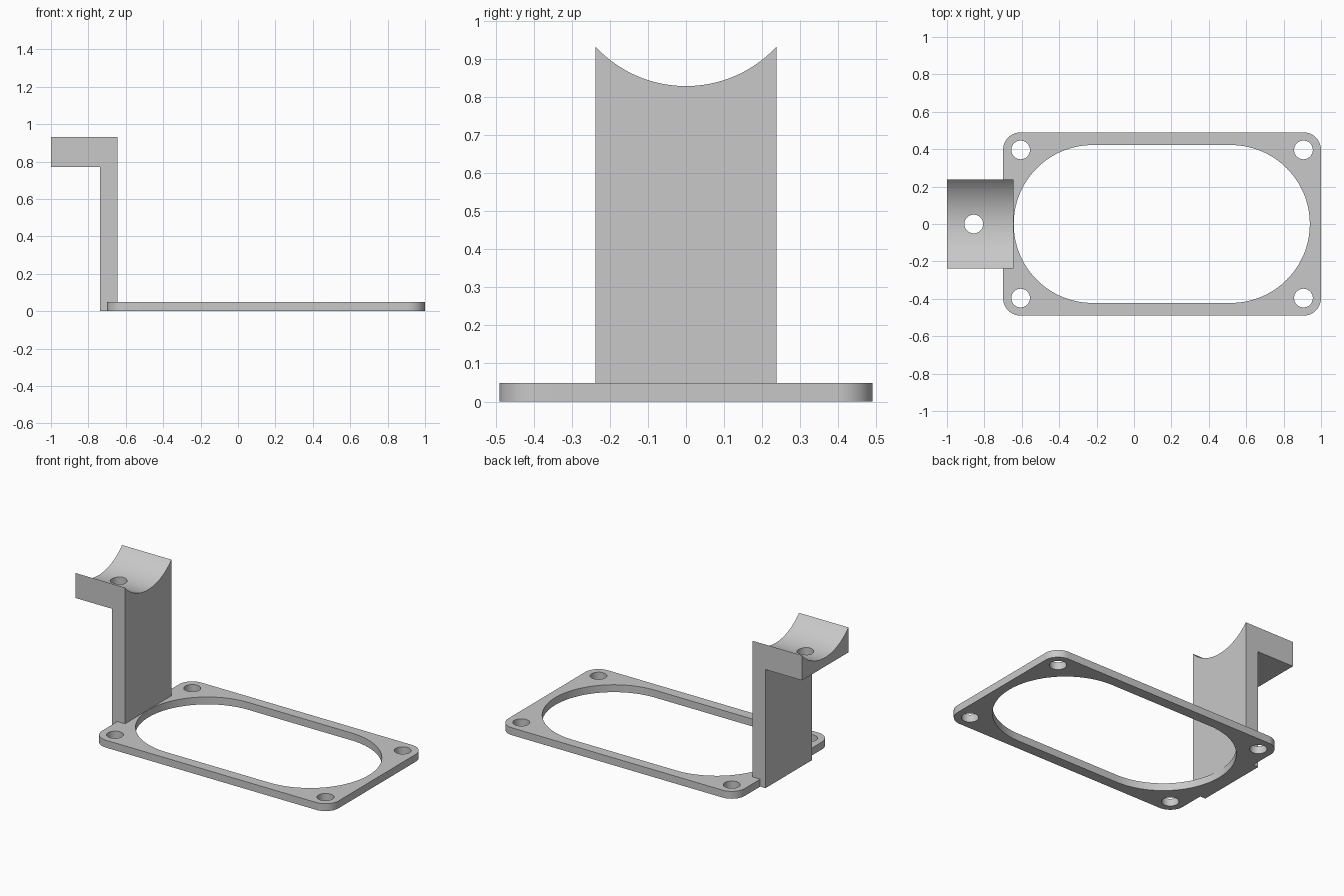
import bpy
import bmesh
from math import cos, sin, pi
from mathutils import Matrix, Vector

cube = bpy.data.objects.get("Cube")
if cube:
    bpy.data.objects.remove(cube, do_unlink=True)

GREY = (0.58, 0.58, 0.58, 1.0)
grey = bpy.data.materials.new("plain grey")
grey.use_nodes = True
grey.diffuse_color = GREY
grey.node_tree.nodes["Principled BSDF"].inputs["Base Color"].default_value = GREY


def arc(cx, cy, r, start, end, steps):
    """Points along an arc, angles in half turns."""
    angles = [pi * (start + (end - start) * i / steps) for i in range(steps + 1)]
    return [(cx + r * cos(a), cy + r * sin(a)) for a in angles]


def rounded_rect(x0, x1, half_y, r, steps):
    corners = [(x1 - r, half_y - r), (x0 + r, half_y - r),
               (x0 + r, r - half_y), (x1 - r, r - half_y)]
    return [p for i, (x, y) in enumerate(corners)
            for p in arc(x, y, r, i / 2, (i + 1) / 2, steps)]


def circle(cx, cy, r, steps=48):
    return arc(cx, cy, r, 0, 2, steps)[:-1]


def prism(name, outline, depth, matrix):
    """Extrude a closed 2D outline along its local z, then place it."""
    bm = bmesh.new()
    face = bm.faces.new([bm.verts.new((x, y, 0)) for x, y in outline])
    top = bmesh.ops.extrude_face_region(bm, geom=[face])["geom"]
    bmesh.ops.translate(bm, vec=(0, 0, depth),
                        verts=[v for v in top if isinstance(v, bmesh.types.BMVert)])
    bmesh.ops.remove_doubles(bm, verts=bm.verts, dist=1e-5)
    bm.transform(matrix)
    bmesh.ops.recalc_face_normals(bm, faces=bm.faces)
    mesh = bpy.data.meshes.new(name)
    bm.to_mesh(mesh)
    bm.free()
    mesh.materials.append(grey)
    obj = bpy.data.objects.new(name, mesh)
    bpy.context.collection.objects.link(obj)
    return obj


def cut(target, cutters):
    """Subtract each cutter, then discard it."""
    bpy.context.view_layer.objects.active = target
    for cutter in cutters:
        cutter.hide_render = True
        mod = target.modifiers.new("cut", "BOOLEAN")
        mod.operation = "DIFFERENCE"
        mod.solver = "EXACT"
        mod.object = cutter
        bpy.ops.object.modifier_apply(modifier=mod.name)
        bpy.data.objects.remove(cutter, do_unlink=True)


def shade(obj):
    bpy.ops.object.select_all(action="DESELECT")
    obj.select_set(True)
    bpy.context.view_layer.objects.active = obj
    bpy.ops.object.shade_smooth_by_angle(angle=pi / 6)


# Base frame: rounded plate with a slot opening and four corner screw holes
LEFT, RIGHT, HALF_Y, CORNER = -0.70, 1.0, 0.49, 0.094
below = Matrix.Translation((0, 0, -0.1))
frame = prism("base_frame", rounded_rect(LEFT, RIGHT, HALF_Y, CORNER, 12),
              0.048, Matrix.Identity(4))
openings = [prism("slot_cutter", rounded_rect(-0.643, 0.94, 0.422, 0.422, 32), 0.3, below)]
for x in (LEFT + CORNER, RIGHT - CORNER):
    for y in (CORNER - HALF_Y, HALF_Y - CORNER):
        openings.append(prism("screw_hole_cutter", circle(x, y, 0.05), 0.3, below))
cut(frame, openings)
shade(frame)

# Bracket: upright post with a shelf reaching outward, profile in x and z
HALF_W, INNER, OUTER = 0.238, -0.645, -0.738
profile = [(INNER, 0), (INNER, 0.95), (-1, 0.95), (-1, 0.77), (OUTER, 0.77), (OUTER, 0)]
upright = Matrix.Translation((0, HALF_W, 0)) @ Matrix.Rotation(pi / 2, 4, "X")
bracket = prism("post_and_cradle", profile, 2 * HALF_W, upright)

# Cradle: shallow round trough along x, and a screw hole through the shelf
DIP, RIM = 0.828, 0.932
sag = RIM - DIP
radius = (HALF_W ** 2 + sag ** 2) / (2 * sag)
along_x = Matrix.Translation((-1.2, 0, DIP + radius)) @ Matrix.Rotation(pi / 2, 4, "Y")
trough = prism("trough_cutter", circle(0, 0, radius, 128), 0.8, along_x)
drill = prism("drill_cutter", circle(-0.857, 0, 0.05), 0.6,
              Matrix.Translation(Vector((0, 0, 0.6))))
cut(bracket, [trough, drill])
shade(bracket)
